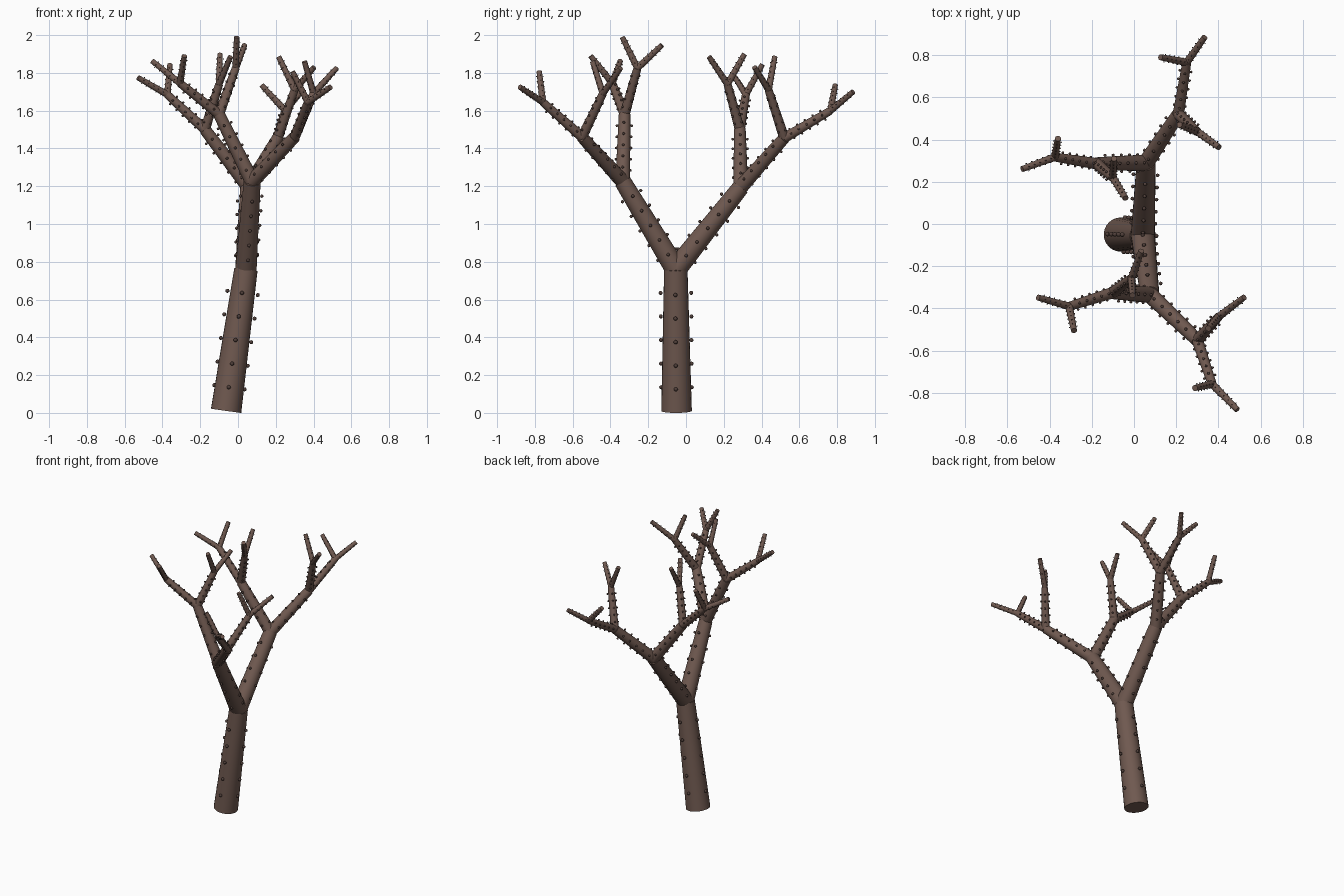
import bpy, bmesh, math
from mathutils import Vector, Matrix

if "Cube" in bpy.data.objects:
    bpy.data.objects.remove(bpy.data.objects["Cube"])

SIDES, RINGS, PER_RING = 24, 5, 4


def material(name, rgb):
    m = bpy.data.materials.new(name)
    m.diffuse_color = (*rgb, 1)
    m.use_nodes = True
    m.node_tree.nodes["Principled BSDF"].inputs["Base Color"].default_value = m.diffuse_color
    return m


bark = material("bark", (0.16, 0.10, 0.08))
dark_bark = material("dark_bark", (0.08, 0.05, 0.042))

# branch end points in binary-tree order: children of i are 2i+1 and 2i+2
root = Vector((-0.063, -0.05, 0.011))
ends = [
    (0.042, -0.054, 0.76),
    # main limbs
    (0.057, 0.29, 1.195), (0.075, -0.335, 1.225),
    # boughs
    (0.21, 0.52, 1.455), (-0.175, 0.285, 1.50),
    (0.30, -0.55, 1.46), (-0.10, -0.325, 1.58),
    # branches
    (0.25, 0.765, 1.60), (0.30, 0.437, 1.71),
    (-0.10, 0.22, 1.74), (-0.374, 0.317, 1.685),
    (0.37, -0.758, 1.645), (0.40, -0.44, 1.69),
    (-0.012, -0.257, 1.825), (-0.307, -0.39, 1.745),
    # twigs
    (0.335, 0.885, 1.70), (0.125, 0.79, 1.735),
    (0.403, 0.363, 1.83), (0.215, 0.47, 1.885),
    (-0.04, 0.122, 1.885), (-0.095, 0.31, 1.90),
    (-0.53, 0.26, 1.775), (-0.36, 0.405, 1.845),
    (0.49, -0.88, 1.725), (0.288, -0.777, 1.807),
    (0.522, -0.347, 1.825), (0.352, -0.495, 1.86),
    (-0.007, -0.338, 1.99), (0.035, -0.127, 1.947),
    (-0.455, -0.348, 1.863), (-0.284, -0.505, 1.89),
]
# (name, start radius, end radius) per level
levels = [("trunk", 0.081, 0.062), ("limb", 0.057, 0.045), ("bough", 0.039, 0.031),
          ("branch", 0.027, 0.021), ("twig", 0.018, 0.014)]


def add_object(me, name, mat):
    me.materials.append(mat)
    for p in me.polygons:
        p.use_smooth = len(p.vertices) <= 4     # end caps stay flat
    ob = bpy.data.objects.new(name, me)
    bpy.context.collection.objects.link(ob)


# one small ball, copied for every bark bump
bm = bmesh.new()
bmesh.ops.create_icosphere(bm, subdivisions=2, radius=1)
bm.verts.index_update()
ball_verts = [v.co.copy() for v in bm.verts]
ball_faces = [[v.index for v in f.verts] for f in bm.faces]
bm.free()

bump_verts, bump_faces = [], []
for i, end in enumerate(ends):
    level = (i + 1).bit_length() - 1
    name, r0, r1 = levels[level]
    a = Vector(ends[(i - 1) // 2]) if i else root
    b = Vector(end)
    axis = b - a
    rot = axis.to_track_quat('Z', 'Y').to_matrix().to_4x4()

    # tapered, capped branch
    bm = bmesh.new()
    bmesh.ops.create_cone(bm, cap_ends=True, segments=SIDES, radius1=r0, radius2=r1,
                          depth=axis.length,
                          matrix=Matrix.Translation((a + b) / 2) @ rot)
    # keep the cap rims sharp
    for e in bm.edges:
        e.smooth = all(len(f.verts) <= 4 for f in e.link_faces)
    me = bpy.data.meshes.new(name)
    bm.to_mesh(me)
    bm.free()
    add_object(me, f"{name}_{i}" if i else name, bark)

    # rings of small bark bumps
    size = 0.004 + 0.085 * r0 if level < 4 else 0.003
    for k in range(RINGS):
        h = axis.length * (k + 1) / (RINGS + 1)
        for j in range(PER_RING):
            t = math.tau * j / PER_RING
            c = a + rot @ Vector((r0 * math.cos(t), r0 * math.sin(t), h))
            n = len(bump_verts)
            bump_verts += [c + v * size for v in ball_verts]
            bump_faces += [[n + q for q in f] for f in ball_faces]

me = bpy.data.meshes.new("bark_bumps")
me.from_pydata(bump_verts, [], bump_faces)
add_object(me, "bark_bumps", dark_bark)
